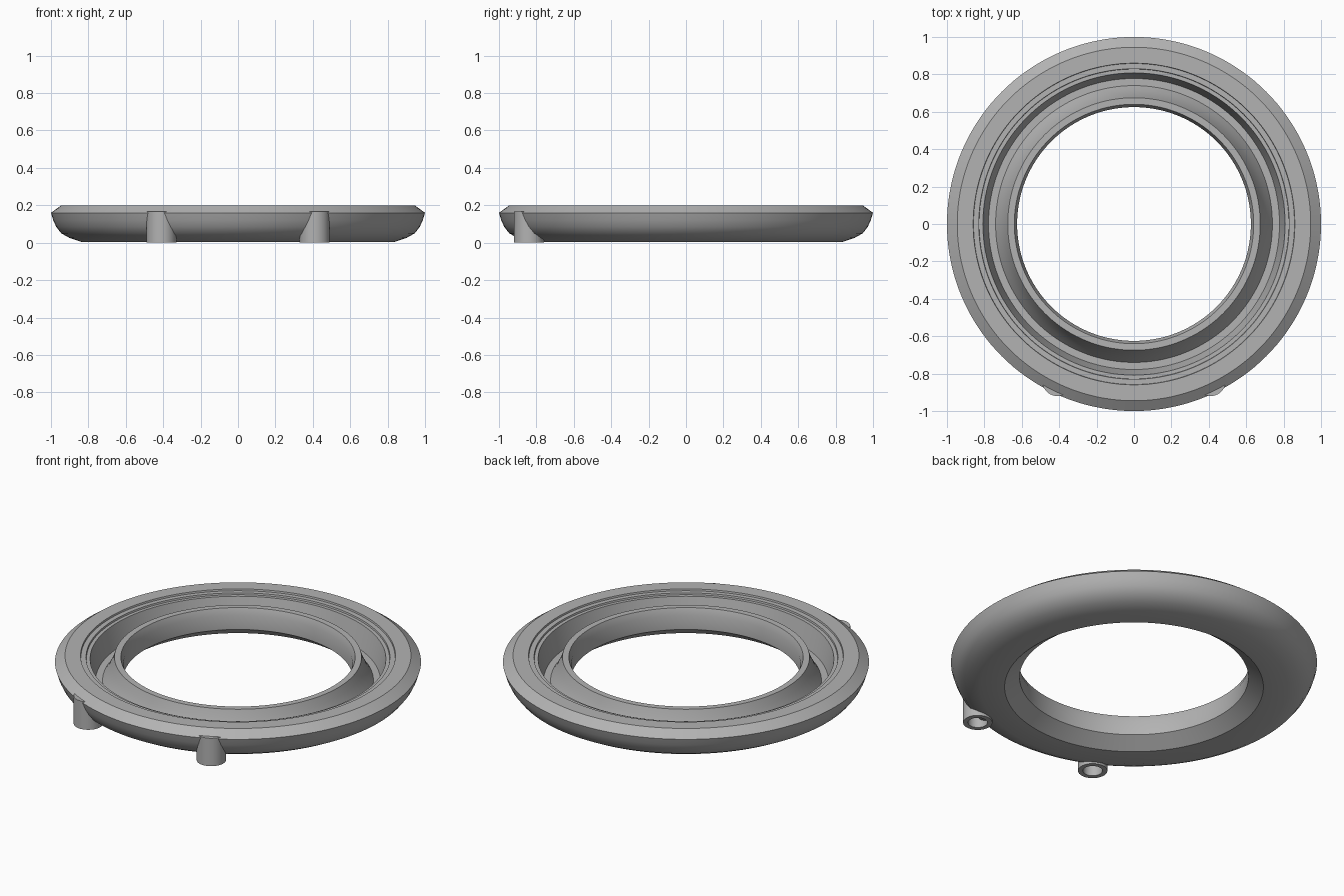
import bpy, bmesh, math
from mathutils import Vector

cube = bpy.data.objects.get("Cube")
if cube:
    bpy.data.objects.remove(cube, do_unlink=True)

grey = bpy.data.materials.new("plain grey")
grey.use_nodes = True
tone = (0.45, 0.45, 0.45, 1)
grey.diffuse_color = tone
grey.node_tree.nodes["Principled BSDF"].inputs["Base Color"].default_value = tone


def lathe(name, profile, steps, location=(0, 0, 0), angle=30):
    """Spin a closed (radius, height) profile around z."""
    bm = bmesh.new()
    verts = [bm.verts.new((r, 0, z)) for r, z in profile]
    edges = [bm.edges.new((a, b)) for a, b in zip(verts, verts[1:] + verts[:1])]
    bmesh.ops.spin(bm, geom=verts + edges, cent=(0, 0, 0), axis=(0, 0, 1),
                   angle=math.tau, steps=steps, use_merge=True)
    bmesh.ops.remove_doubles(bm, verts=bm.verts, dist=0.0001)
    bmesh.ops.recalc_face_normals(bm, faces=bm.faces)
    mesh = bpy.data.meshes.new(name)
    bm.to_mesh(mesh)
    bm.free()
    mesh.materials.append(grey)
    obj = bpy.data.objects.new(name, mesh)
    obj.location = location
    bpy.context.collection.objects.link(obj)
    bpy.ops.object.select_all(action="DESELECT")
    obj.select_set(True)
    bpy.context.view_layer.objects.active = obj
    bpy.ops.object.shade_smooth_by_angle(angle=math.radians(angle))
    return obj


# Ring body: rounded underside, bevelled rim, stepped seat, deep channel, inner lip
underside = [(0.707, 0.005), (0.84, 0.005), (0.90, 0.025), (0.945, 0.05),
             (0.972, 0.085), (0.988, 0.12), (1.0, 0.16)]
rim = [(0.945, 0.20), (0.86, 0.20), (0.858, 0.19), (0.83, 0.19), (0.828, 0.18), (0.808, 0.18)]
channel = [(0.778, 0.05), (0.74, 0.05), (0.715, 0.09), (0.69, 0.145), (0.675, 0.19)]
bore = [(0.64, 0.19), (0.625, 0.15), (0.625, 0.065)]
lathe("ring_body", underside + rim + channel + bore, 144)

# Two hollow posts at the front, open below and closed above
post = [(0.08, 0), (0.08, 0.168), (0, 0.168), (0, 0.15), (0.053, 0.15), (0.053, 0)]
for side, x in (("left", 0.41), ("right", -0.41)):
    lathe(side + "_post", post, 40, (x, -0.84, 0))
